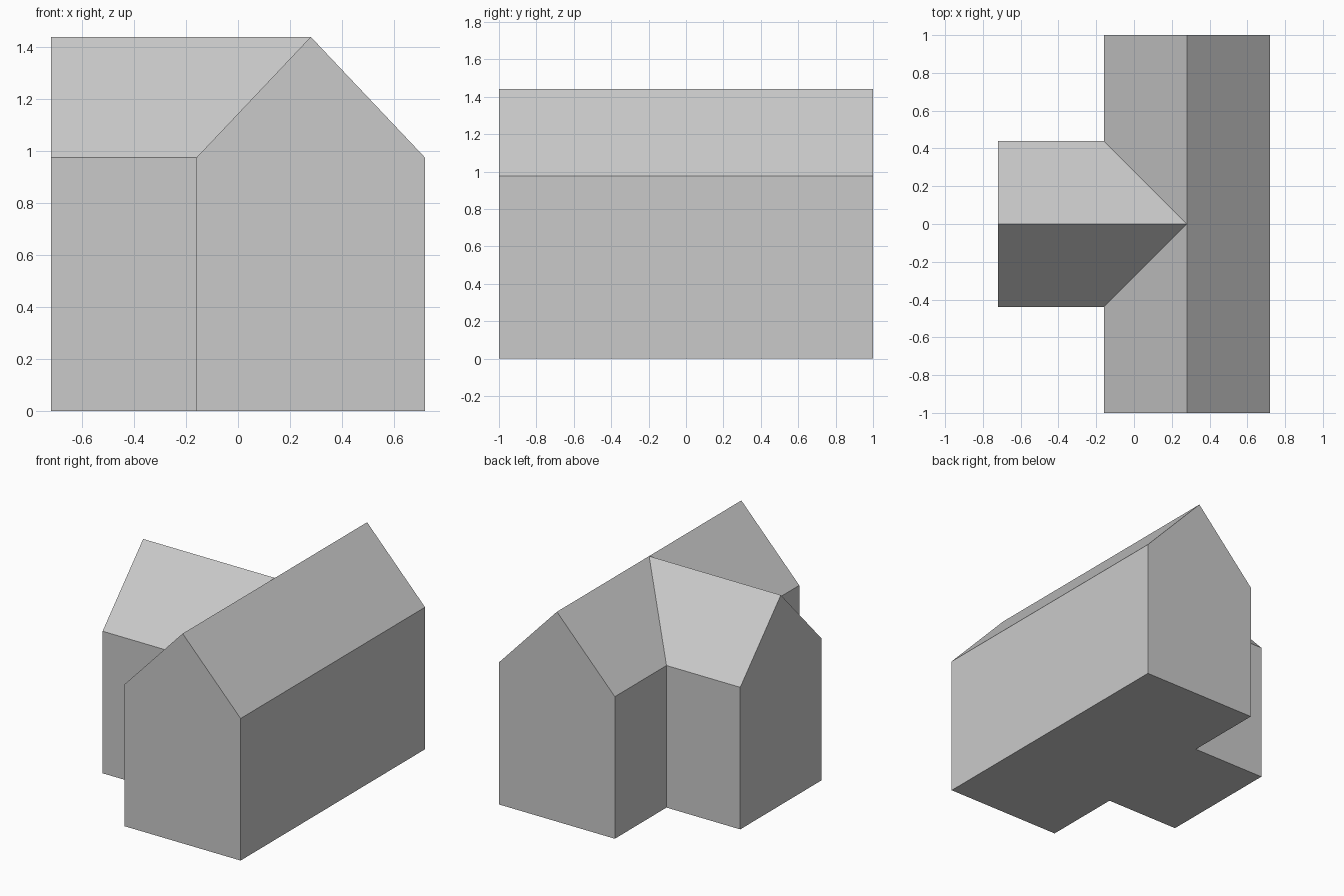
import bpy
import bmesh
from math import radians

default = bpy.data.objects.get("Cube")
if default:
    bpy.data.objects.remove(default, do_unlink=True)

# Main dimensions
WING_END, INNER, RIDGE, OUTER = -0.72, -0.16, 0.28, 0.72   # x positions
HALF, END = 0.44, 1.0                                      # wing half width, hall half length
EAVE, TOP = 0.975, 1.44                                    # heights

grey = bpy.data.materials.new("plain_grey")
grey.use_nodes = True
colour = (0.59, 0.59, 0.59, 1)
grey.diffuse_color = colour
shader = next(n for n in grey.node_tree.nodes if n.type == "BSDF_PRINCIPLED")
shader.inputs["Base Color"].default_value = colour


def mirrored_part(name, faces):
    """Build the faces of the +y half, mirror them across y = 0 and merge the seam."""
    bm = bmesh.new()
    for points in faces:
        bm.faces.new([bm.verts.new(p) for p in points])
        bm.faces.new([bm.verts.new((x, -y, z)) for x, y, z in reversed(points)])
    bmesh.ops.remove_doubles(bm, verts=bm.verts, dist=0.0001)
    bmesh.ops.dissolve_limit(bm, angle_limit=radians(1), verts=bm.verts, edges=bm.edges)
    mesh = bpy.data.meshes.new(name)
    bm.to_mesh(mesh)
    bm.free()
    mesh.materials.append(grey)
    obj = bpy.data.objects.new(name, mesh)
    bpy.context.collection.objects.link(obj)
    return obj


def wall(start, end):
    """Upright wall between two plan points, facing left of the path."""
    return [(*start, 0), (*start, EAVE), (*end, EAVE), (*end, 0)]


# Half footprint, running clockwise from the wing end to the outer wall
plan = [(WING_END, 0), (WING_END, HALF), (INNER, HALF),
        (INNER, END), (OUTER, END), (OUTER, 0)]

# Walls: straight sides, then the pointed gables
sides = [wall(plan[i], plan[i + 1]) for i in (1, 2, 4)]
hall_gable = wall(plan[3], plan[4])
hall_gable.insert(2, (RIDGE, END, TOP))
wing_gable = wall(plan[0], plan[1])
wing_gable[1] = (WING_END, 0, TOP)
mirrored_part("walls", sides + [hall_gable, wing_gable])

# Floor
mirrored_part("floor", [[(x, y, 0) for x, y in plan]])

# Roof: slopes meet in valleys that run up to the ridge crossing
crossing = (RIDGE, 0, TOP)
ridge_end = (RIDGE, END, TOP)
valley_foot = (INNER, HALF, EAVE)
mirrored_part("roof", [
    [crossing, (OUTER, 0, EAVE), (OUTER, END, EAVE), ridge_end],
    [valley_foot, crossing, ridge_end, (INNER, END, EAVE)],
    [(WING_END, 0, TOP), crossing, valley_foot, (WING_END, HALF, EAVE)],
])
